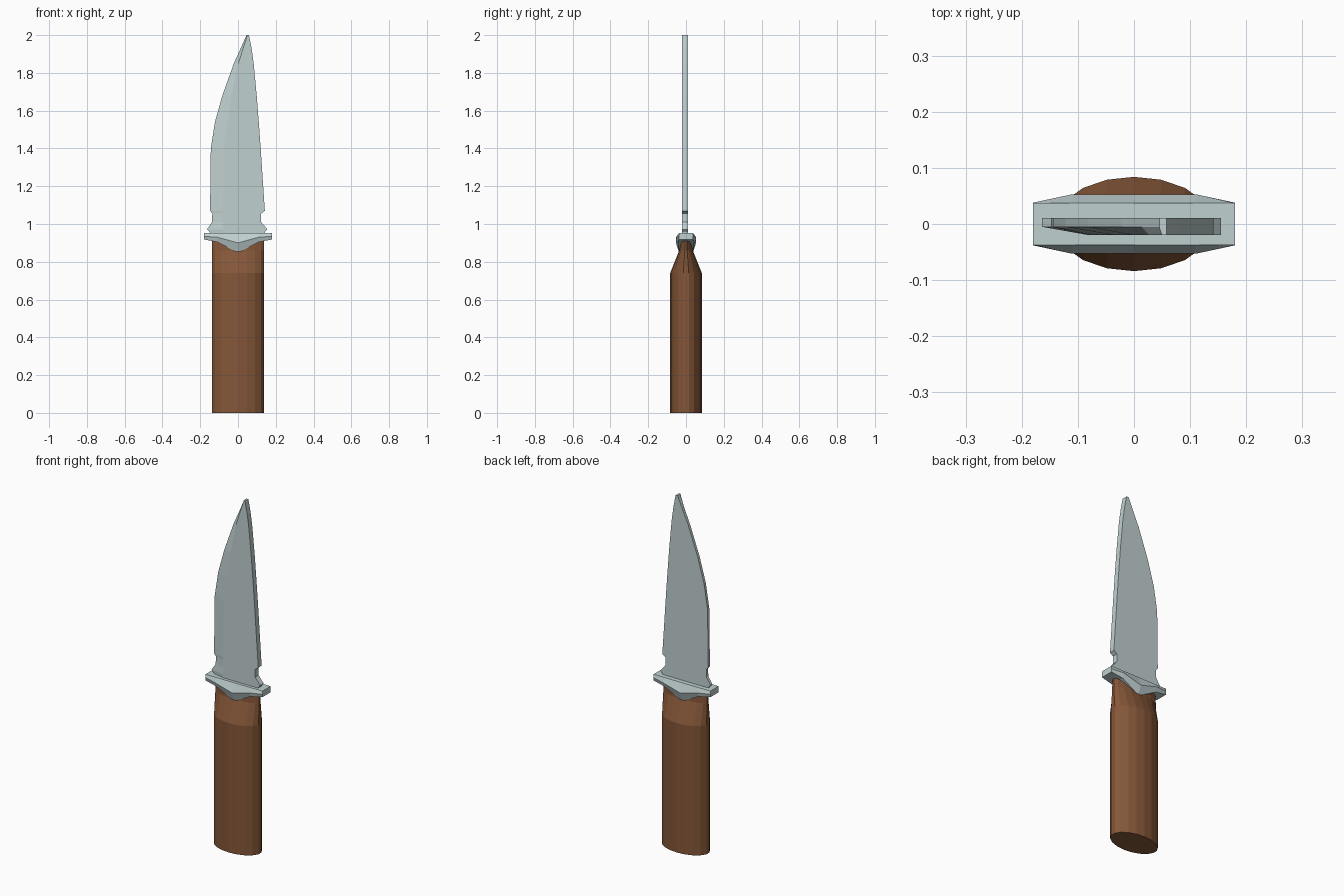
import bpy, bmesh, math

if "Cube" in bpy.data.objects:
    bpy.data.objects.remove(bpy.data.objects["Cube"])


def material(name, rgb):
    m = bpy.data.materials.new(name)
    m.diffuse_color = (*rgb, 1)
    m.use_nodes = True
    m.node_tree.nodes["Principled BSDF"].inputs["Base Color"].default_value = m.diffuse_color
    return m


wood = material("brown wood", (0.235, 0.095, 0.04))
steel = material("pale steel", (0.53, 0.63, 0.63))


def loft(name, rings, mat):
    """Skin a list of closed rings and cap both ends."""
    bm = bmesh.new()
    rows = [[bm.verts.new(p) for p in ring] for ring in rings]
    n = len(rows[0])
    for a, b in zip(rows, rows[1:]):
        for i in range(n):
            j = (i + 1) % n
            bm.faces.new((a[i], a[j], b[j], b[i]))
    bm.faces.new(rows[0][::-1])
    bm.faces.new(rows[-1])
    bmesh.ops.recalc_face_normals(bm, faces=bm.faces)
    mesh = bpy.data.meshes.new(name)
    bm.to_mesh(mesh)
    bm.free()
    mesh.materials.append(mat)
    ob = bpy.data.objects.new(name, mesh)
    bpy.context.collection.objects.link(ob)
    return ob


# Handle: 18-sided oval, pinched front to back under the guard
def oval(rx, ry, z):
    return [(rx * math.sin(math.tau * i / 18), ry * math.cos(math.tau * i / 18), z)
            for i in range(18)]


loft("handle", [oval(0.141, 0.084, 0), oval(0.141, 0.084, 0.74),
                oval(0.141, 0.036, 0.86), oval(0.139, 0.034, 0.915)], wood)

# Guard: sections along x as (x, top z, ridge z, ridge y, bottom z, bottom y)
half = [(0.0, 0.953, 0.90, 0.053, 0.847, 0.036),
        (0.11, 0.953, 0.93, 0.053, 0.905, 0.042),
        (0.18, 0.953, 0.935, 0.038, 0.918, 0.037)]
sections = [(-s[0], *s[1:]) for s in half[:0:-1]] + half
loft("guard", [[(x, -0.037, zt), (x, -ry, zr), (x, -by, zb),
                (x, by, zb), (x, ry, zr), (x, 0.037, zt)]
               for x, zt, zr, ry, zb, by in sections], steel)

# Blade: rows of (z, cutting edge x, bevel line x, spine x)
rows = [(0.945, -0.145, -0.08, 0.14),
        (0.957, -0.15, -0.08, 0.142),
        (0.972, -0.164, -0.08, 0.155),
        (1.01, -0.138, -0.08, 0.123),
        (1.055, -0.136, -0.08, 0.122),
        (1.07, -0.148, -0.08, 0.142),
        (1.40, -0.144, -0.075, 0.120),
        (1.54, -0.122, -0.055, 0.110),
        (1.68, -0.083, -0.035, 0.099),
        (1.85, -0.022, 0.002, 0.083),
        (1.93, 0.014, 0.027, 0.072),
        (2.0, 0.045, 0.05, 0.058)]
loft("blade", [[(e, 0.011, z), (e, -0.005, z), (b, -0.02, z),
                (s, -0.02, z), (s, 0.011, z)] for z, e, b, s in rows], steel)
